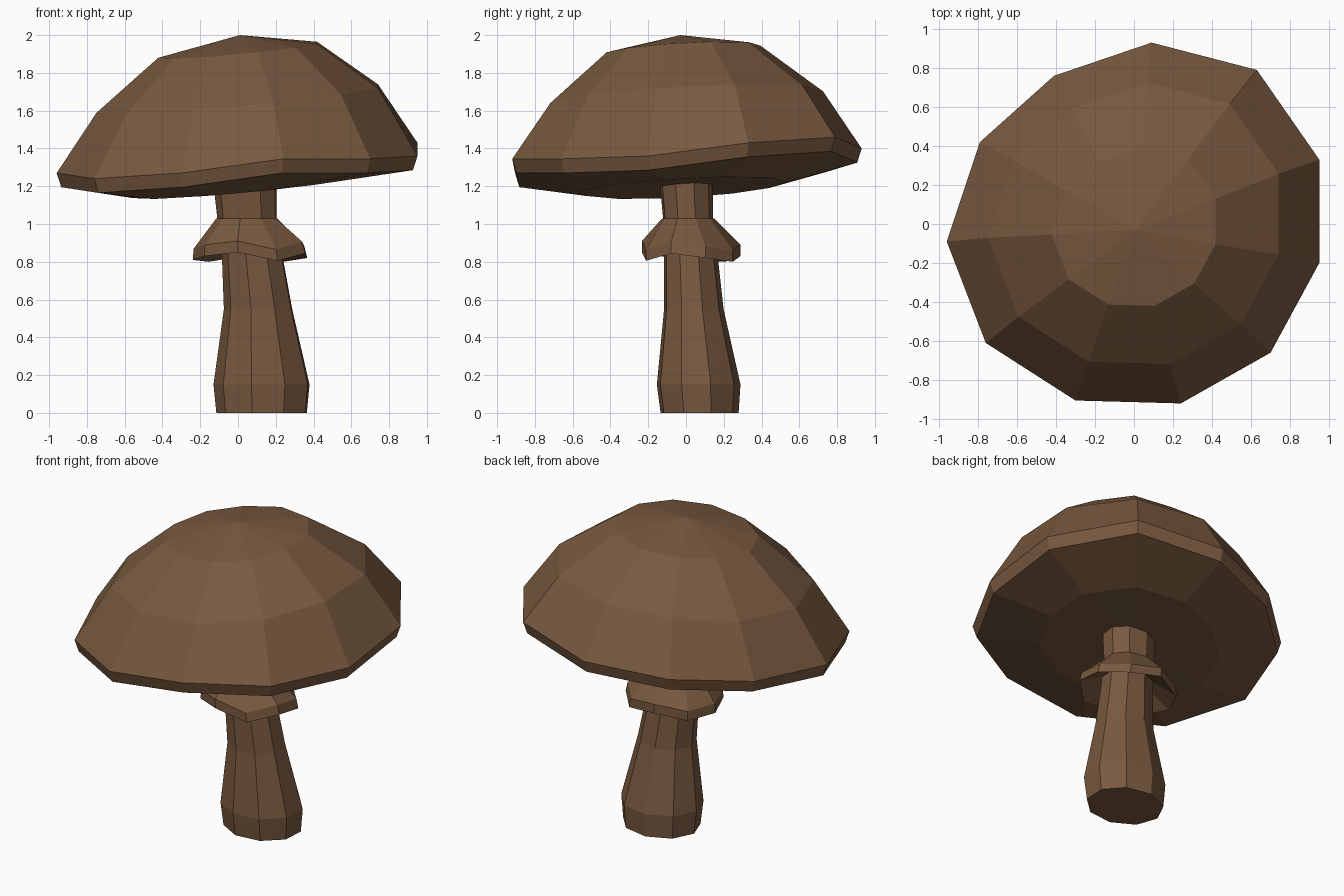
import bpy
import bmesh
from math import cos, sin, radians

default_cube = bpy.data.objects.get("Cube")
if default_cube:
    bpy.data.objects.remove(default_cube, do_unlink=True)

brown = bpy.data.materials.new("mushroom brown")
brown.use_nodes = True
brown.diffuse_color = (0.19, 0.10, 0.05, 1)
brown.node_tree.nodes["Principled BSDF"].inputs["Base Color"].default_value = brown.diffuse_color


def loft(name, rings, start_tip=None, end_tip=None, closed=False):
    """Join rings of points with flat quads; each end is a tip, a flat cap, or joined to the other."""
    bm = bmesh.new()
    loops = [[bm.verts.new(p) for p in ring] for ring in rings]
    count = len(loops[0])
    pairs = list(zip(loops, loops[1:]))
    if closed:
        pairs.append((loops[-1], loops[0]))
    for a, b in pairs:
        for i in range(count):
            j = (i + 1) % count
            bm.faces.new((a[i], a[j], b[j], b[i]))
    if not closed:
        for loop, tip in ((loops[0], start_tip), (loops[-1], end_tip)):
            if tip is None:
                bm.faces.new(loop)
                continue
            centre = bm.verts.new(tip)
            for i in range(count):
                bm.faces.new((loop[i], loop[(i + 1) % count], centre))
    bmesh.ops.recalc_face_normals(bm, faces=bm.faces)
    mesh = bpy.data.meshes.new(name)
    bm.to_mesh(mesh)
    bm.free()
    mesh.materials.append(brown)
    obj = bpy.data.objects.new(name, mesh)
    bpy.context.collection.objects.link(obj)
    return obj


# Cap: an uneven, tilted eleven-sided rim, scaled into the other rings
rim = [(0.09, 0.93, 1.40), (0.63, 0.79, 1.46), (0.95, 0.33, 1.43), (0.95, -0.20, 1.36),
       (0.70, -0.66, 1.345), (0.24, -0.92, 1.345), (-0.30, -0.905, 1.27), (-0.76, -0.61, 1.24),
       (-0.96, -0.09, 1.27), (-0.79, 0.42, 1.31), (-0.41, 0.76, 1.35)]


def cap_ring(scale, height, shift_y=0.0):
    """Scaled copy of the rim on a plane that follows the cap's tilt."""
    return [(x * scale, y * scale + shift_y, height + 0.09 * x * scale + 0.05 * y * scale)
            for x, y, z in rim]


lip = [(x * 0.975, y * 0.975, z - 0.075) for x, y, z in rim]
loft("cap", [cap_ring(0.44, 1.92, -0.015), cap_ring(0.78, 1.66), rim, lip, cap_ring(0.58, 1.19)],
     start_tip=(0.01, -0.03, 2.0), end_tip=(0, 0, 1.20))

# Stalk: nine sides, leaning and narrowing towards the cap
SIDES = 9


def oval(cx, cy, rx, ry, z, waves=None):
    points = []
    for i in range(SIDES):
        angle = radians(17 + 360 * i / SIDES)
        lift = waves[i] if waves else 0
        points.append((cx + rx * cos(angle), cy + ry * sin(angle), z + lift))
    return points


loft("stalk", [
    oval(0.13, 0.07, 0.245, 0.21, 0),
    oval(0.13, 0.065, 0.26, 0.225, 0.15),
    oval(0.11, 0.04, 0.185, 0.16, 0.55),
    oval(0.08, 0.025, 0.165, 0.145, 0.82),
    oval(0.05, 0.01, 0.16, 0.135, 1.03),
    oval(0.035, -0.005, 0.175, 0.145, 1.30),
])

# Skirt: flared collar with a wavy lip and an open underside
waves = [0.0, -0.02, 0.01, -0.02, -0.01, 0.01, 0.03, -0.015, 0.025]
loft("skirt", [
    oval(0.05, 0.01, 0.165, 0.14, 1.03),
    oval(0.065, 0.025, 0.30, 0.265, 0.88, waves),
    oval(0.07, 0.025, 0.31, 0.265, 0.82, waves),
    oval(0.07, 0.02, 0.16, 0.14, 0.90),
], closed=True)
